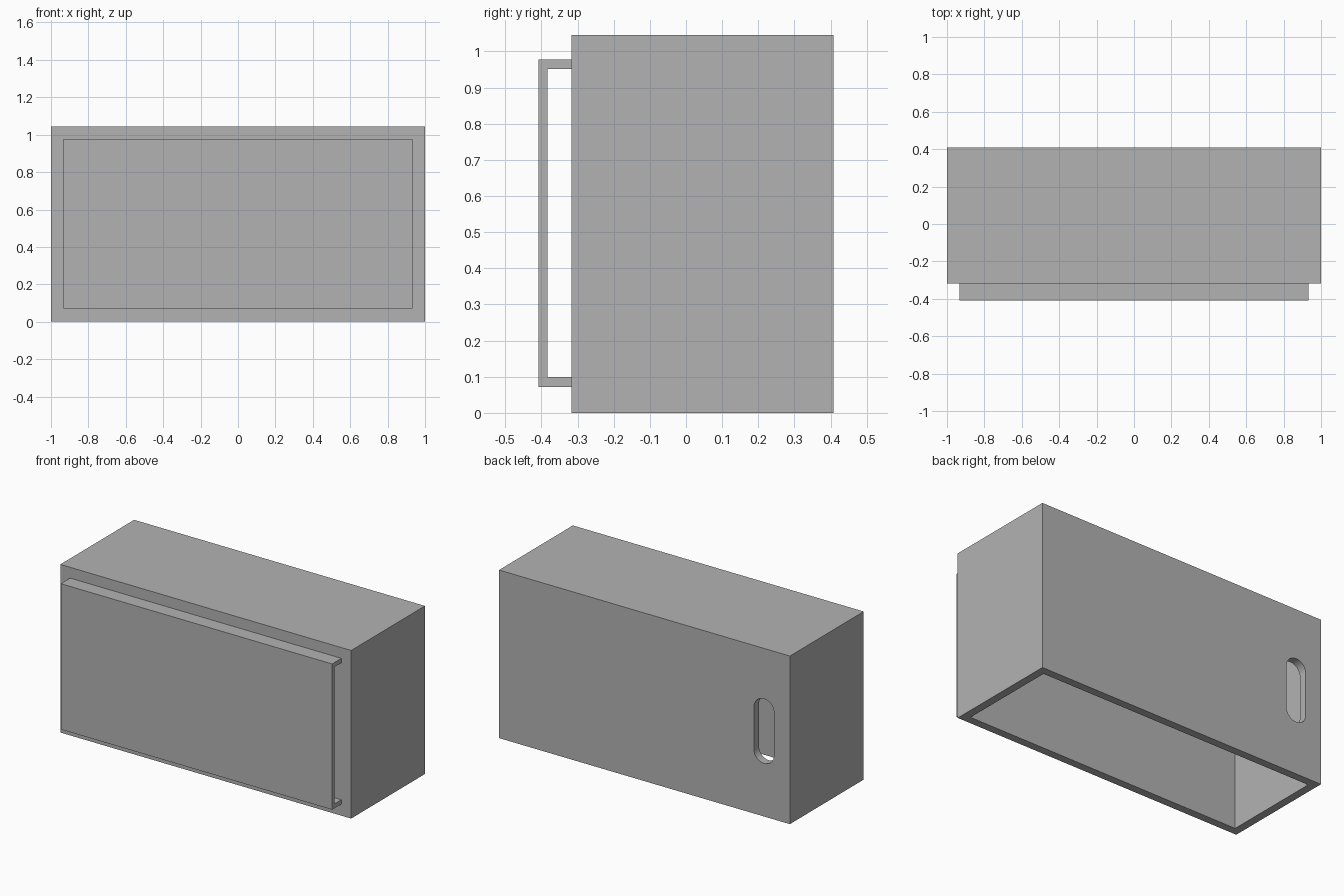
import bpy, bmesh, math
from mathutils import Vector

default = bpy.data.objects.get("Cube")
if default:
    bpy.data.objects.remove(default, do_unlink=True)

grey = bpy.data.materials.new("plain grey")
grey.use_nodes = True
grey.diffuse_color = (0.45, 0.45, 0.45, 1)
grey.node_tree.nodes["Principled BSDF"].inputs["Base Color"].default_value = (0.45, 0.45, 0.45, 1)


def extrude_outline(name, points, offset):
    """Close an outline into a face and extrude it into a solid."""
    bm = bmesh.new()
    face = bm.faces.new([bm.verts.new(p) for p in points])
    top = bmesh.ops.extrude_face_region(bm, geom=[face])["geom"]
    moved = [v for v in top if isinstance(v, bmesh.types.BMVert)]
    bmesh.ops.translate(bm, verts=moved, vec=Vector(offset))
    bmesh.ops.recalc_face_normals(bm, faces=bm.faces)
    mesh = bpy.data.meshes.new(name)
    bm.to_mesh(mesh)
    bm.free()
    mesh.materials.append(grey)
    obj = bpy.data.objects.new(name, mesh)
    bpy.context.collection.objects.link(obj)
    return obj


def block(name, x, y, z0, z1):
    outline = [(-x, y[0], z0), (x, y[0], z0), (x, y[1], z0), (-x, y[1], z0)]
    return extrude_outline(name, outline, (0, 0, z1 - z0))


def cut(target, cutter):
    cutter.hide_render = True
    cutter.hide_viewport = True
    cutter.display_type = 'WIRE'
    mod = target.modifiers.new(cutter.name, 'BOOLEAN')
    mod.operation = 'DIFFERENCE'
    mod.solver = 'EXACT'
    mod.object = cutter


front, back, height, wall = -0.317, 0.408, 1.045, 0.05

# Hollow housing, open underneath
housing = block("housing", 1.0, (front, back), 0, height)
cavity = block("cavity_cutter", 1 - wall, (front + wall, back - wall), -0.1, height - wall)
cut(housing, cavity)

# Rounded slot through the back wall
slot_x, slot_z, radius, half_straight, steps = -0.822, 0.531, 0.069, 0.132, 16
outline = []
for end in (0, 1):
    for i in range(steps + 1):
        a = math.pi * (end + i / steps)
        z = slot_z + (half_straight if end == 0 else -half_straight)
        outline.append((slot_x + radius * math.cos(a), back - 2 * wall, z + radius * math.sin(a)))
slot = extrude_outline("slot_cutter", outline, (0, 3 * wall, 0))
cut(housing, slot)

# Channel-shaped front panel: a plate with top and bottom flanges, open at the ends
outer, inner, low, high, lip = -0.408, -0.383, 0.072, 0.978, 0.027
profile = [(front, low), (outer, low), (outer, high), (front, high),
           (front, high - lip), (inner, high - lip), (inner, low + lip), (front, low + lip)]
extrude_outline("front_panel", [(-0.933, y, z) for y, z in profile], (1.866, 0, 0))
